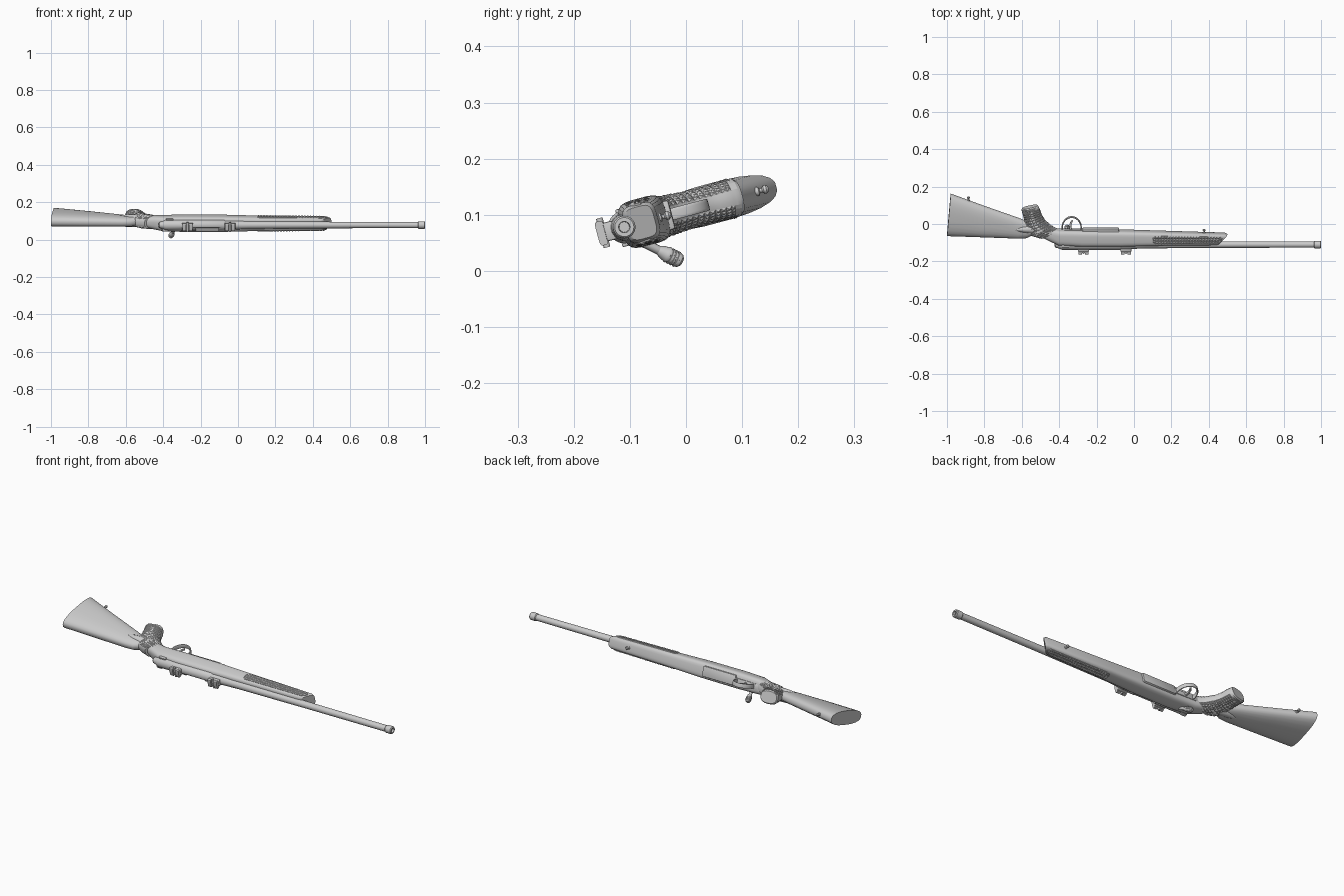
import bpy, bmesh
from math import cos, sin, pi, radians, copysign
from mathutils import Matrix, Vector

if "Cube" in bpy.data.objects:
    bpy.data.objects.remove(bpy.data.objects["Cube"])

# Local frame: x = along barrel, y = towards the belly of the gun, z = sideways; bore axis at origin.
# The whole gun lies on its side, rolled about the bore.
LAY = Matrix.Translation((0, -0.11, 0.078)) @ Matrix.Rotation(radians(15), 4, 'X')


def finish(name, bm, angle=32):
    bmesh.ops.recalc_face_normals(bm, faces=bm.faces)
    bm.transform(LAY)
    me = bpy.data.meshes.new(name)
    bm.to_mesh(me)
    bm.free()
    me.shade_smooth()
    me.set_sharp_from_angle(angle=radians(angle))
    ob = bpy.data.objects.new(name, me)
    bpy.context.collection.objects.link(ob)
    return ob


def skin(bm, rings, caps=True):
    vs = [[bm.verts.new(p) for p in r] for r in rings]
    n = len(rings[0])
    for a, b in zip(vs, vs[1:]):
        for i in range(n):
            bm.faces.new((a[i], a[(i + 1) % n], b[(i + 1) % n], b[i]))
    if caps:
        bm.faces.new(vs[0])
        bm.faces.new(vs[-1])


def loft(rings, n=20, steps=1):
    """rings: (xa, ya, xb, yb, half_width, squareness), superellipse sections."""
    full = []
    for a, b in zip(rings, rings[1:]):
        full += [[p + (q - p) * k / steps for p, q in zip(a, b)] for k in range(steps)]
    full.append(rings[-1])
    pts = []
    for xa, ya, xb, yb, hw, e in full:
        ring = []
        for i in range(n):
            t = 2 * pi * (i + .5) / n
            c, s = (copysign(abs(f) ** (2 / e), f) for f in (cos(t), sin(t)))
            ring.append(((xa + xb) / 2 + (xb - xa) / 2 * c, (ya + yb) / 2 + (yb - ya) / 2 * c, hw * s))
        pts.append(ring)
    bm = bmesh.new()
    skin(bm, pts)
    return bm


def lathe(name, profile, origin=(0, 0, 0), axis=(1, 0, 0), n=24):
    q = Vector((1, 0, 0)).rotation_difference(Vector(axis))
    bm = bmesh.new()
    skin(bm, [[Vector(origin) + q @ Vector((h, r * cos(2 * pi * i / n), r * sin(2 * pi * i / n)))
               for i in range(n)] for h, r in profile])
    return finish(name, bm)


def box(name, x, y, z, bevel=.003):
    bm = bmesh.new()
    bmesh.ops.create_cube(bm, size=1)
    for v in bm.verts:
        v.co = [lo + (hi - lo) * (c + .5) for (lo, hi), c in zip((x, y, z), v.co)]
    if bevel:
        bmesh.ops.bevel(bm, geom=bm.edges[:], offset=bevel, segments=2, affect='EDGES', profile=.5)
    return finish(name, bm)


# Stock: butt, wrist and fore-end in one lofted body
finish("stock", loft([
    (-1.0, .048, -.98, .281, .036, 2.6),
    (-.80, .041, -.80, .213, .033, 2.6),
    (-.62, .034, -.62, .148, .028, 2.5),
    (-.575, .036, -.575, .130, .026, 2.4),
    (-.54, .054, -.54, .118, .025, 2.3),
    (-.50, .045, -.50, .105, .030, 2.4),
    (-.45, .020, -.45, .095, .036, 2.8),
    (-.40, -.002, -.40, .084, .040, 3.5),
    (-.28, -.006, -.28, .081, .043, 4),
    (-.07, -.006, -.07, .079, .042, 4),
    (.10, -.002, .10, .074, .038, 4),
    (.44, .001, .485, .062, .034, 4),
    (.453, .006, .499, .056, .029, 4)], n=24))

# Raised flutes either side of the comb nose
finish("comb_flute", loft([
    (-.66, .088, -.66, .092, .026, 2),
    (-.60, .066, -.60, .112, .033, 2),
    (-.56, .062, -.56, .115, .035, 2),
    (-.52, .058, -.52, .110, .031, 2)], n=16))

# Pistol grip, with its sides poked into checkering
bm = loft([
    (-.40, .080, -.50, .035, .035, 2.5),
    (-.44, .103, -.55, .050, .035, 2.5),
    (-.475, .135, -.578, .090, .032, 2.5),
    (-.493, .165, -.588, .140, .031, 2.5),
    (-.503, .195, -.597, .175, .033, 2.5),
    (-.512, .213, -.602, .193, .035, 2.5),
    (-.516, .218, -.598, .200, .030, 2.5)], n=28, steps=3)
bm.normal_update()
studs = [f for f in bm.faces if len(f.verts) == 4 and abs(f.normal.z) > .45
         and f.calc_center_median().y < .2]
bmesh.ops.poke(bm, faces=studs, offset=.003)
finish("pistol_grip", bm, 15)

# Checkered fore-end panels, one on each side
for side, label in ((1, "left"), (-1, "right")):
    bm = bmesh.new()
    cols, rows = 24, 3
    grid = []
    for i in range(cols + 1):
        u = i / cols
        lo, hi = .012 + .004 * u, .057 - .006 * u
        if i in (0, cols):
            lo, hi = lo + .012, hi - .012
        hw = .0385 - .0035 * u
        grid.append([bm.verts.new((.10 + .365 * u + .01 * u * j / rows, lo + (hi - lo) * j / rows, side * hw))
                     for j in range(rows + 1)])
    for a, b in zip(grid, grid[1:]):
        for j in range(rows):
            bm.faces.new((a[j], b[j], b[j + 1], a[j + 1]))
    ext = bmesh.ops.extrude_face_region(bm, geom=bm.faces[:])
    top = [g for g in ext['geom'] if isinstance(g, bmesh.types.BMFace)]
    for v in {v for f in top for v in f.verts}:
        v.co.z -= side * .008
    bmesh.ops.recalc_face_normals(bm, faces=bm.faces)
    outer = [f for f in bm.faces if f.normal.z * side > .7]
    bmesh.ops.poke(bm, faces=outer, offset=.004)
    finish("checkered_panel_" + label, bm, 15)

# Barrel with bored muzzle collar
lathe("barrel", [(-.09, .025), (-.02, .024), (.06, .0205), (.5, .0175), (.962, .0165), (.966, .020),
                 (.996, .020), (1.0, .017), (1.0, .010), (.96, .009)], n=32)

# Receiver with ejection port cut on the bolt side
receiver = lathe("receiver", [(-.40, .022), (-.385, .028), (-.075, .029), (-.068, .025)], n=32)
cutter = box("port_cutter", (-.225, -.105), (-.05, -.004), (-.05, -.008), 0)
cutter.hide_render = True
mod = receiver.modifiers.new("port", 'BOOLEAN')
mod.operation = 'DIFFERENCE'
mod.object = cutter
bpy.context.view_layer.objects.active = receiver
bpy.ops.object.modifier_apply(modifier=mod.name)
bpy.data.objects.remove(cutter)
lathe("bolt_body", [(-.39, .017), (-.08, .017)])
lathe("bolt_shroud", [(-.425, .010), (-.42, .016), (-.40, .021), (-.36, .023), (-.355, .019)])

# Bolt handle: arm, tapered knob with grooves
root, tip = Vector((-.335, .006, -.018)), Vector((-.360, .080, -.0835))
axis = (tip - root).normalized()
length = (tip - root).length
lathe("bolt_arm", [(0, .011), (length * .35, .008), (length * .65, .008)], root, axis, 16)
knob = [(-.046, .007), (-.036, .0115), (-.028, .0135)]
for k in range(4):
    h = -.026 + k * .006
    knob += [(h, .0145), (h + .003, .0145), (h + .0035, .013), (h + .0055, .013)]
knob += [(.0, .0125), (.004, .008)]
lathe("bolt_knob", knob, tip, axis, 16)

# Safety catch and bolt release
box("safety_catch", (-.405, -.375), (-.012, .004), (-.034, -.018), .002)
box("bolt_release", (-.385, -.345), (-.008, .006), (.024, .034), .002)

# Scope bases: foot, waist and flared rail
for x, label in ((-.27, "rear"), (-.043, "front")):
    box(f"scope_base_{label}_foot", (x - .029, x + .029), (-.036, -.018), (-.017, .017))
    finish(f"scope_base_{label}_rail", loft([
        (x - .027, -.050, x - .027, -.034, .022, 5),
        (x - .008, -.050, x - .008, -.034, .022, 5),
        (x - .008, -.042, x - .008, -.034, .020, 5),
        (x + .008, -.042, x + .008, -.034, .020, 5),
        (x + .008, -.050, x + .008, -.034, .022, 5),
        (x + .027, -.050, x + .027, -.034, .022, 5)], n=16))
    lathe(f"scope_base_{label}_screw", [(0, .006), (.054, .006)], (x, -.039, -.027), (0, 0, 1), 12)

# Floorplate, guard tang, trigger guard and trigger
box("floorplate", (-.275, -.08), (.06, .088), (-.027, .027), .005)
box("guard_tang", (-.425, -.27), (.07, .0855), (-.014, .014), .003)
arc = [pi * (-.08 + 1.16 * k / 20) for k in range(21)]
finish("trigger_guard", loft([
    (-.333 + .047 * cos(t), .094 + .055 * sin(t), -.333 + .054 * cos(t), .094 + .062 * sin(t), .011, 4)
    for t in arc], n=12))
finish("trigger", loft([
    (-.345, .080, -.330, .080, .006, 3), (-.347, .100, -.335, .100, .006, 3),
    (-.343, .120, -.333, .117, .006, 3), (-.332, .136, -.326, .130, .005, 3)], n=12))

# Sling studs
for x, y, label in ((-.885, .240, "rear"), (.375, .060, "front")):
    lathe(f"sling_stud_{label}", [(0, .008), (.008, .008), (.010, .004), (.014, .004), (.017, .0075),
                                  (.022, .0075), (.026, .004)], (x, y, 0), (0, 1, 0), 12)
